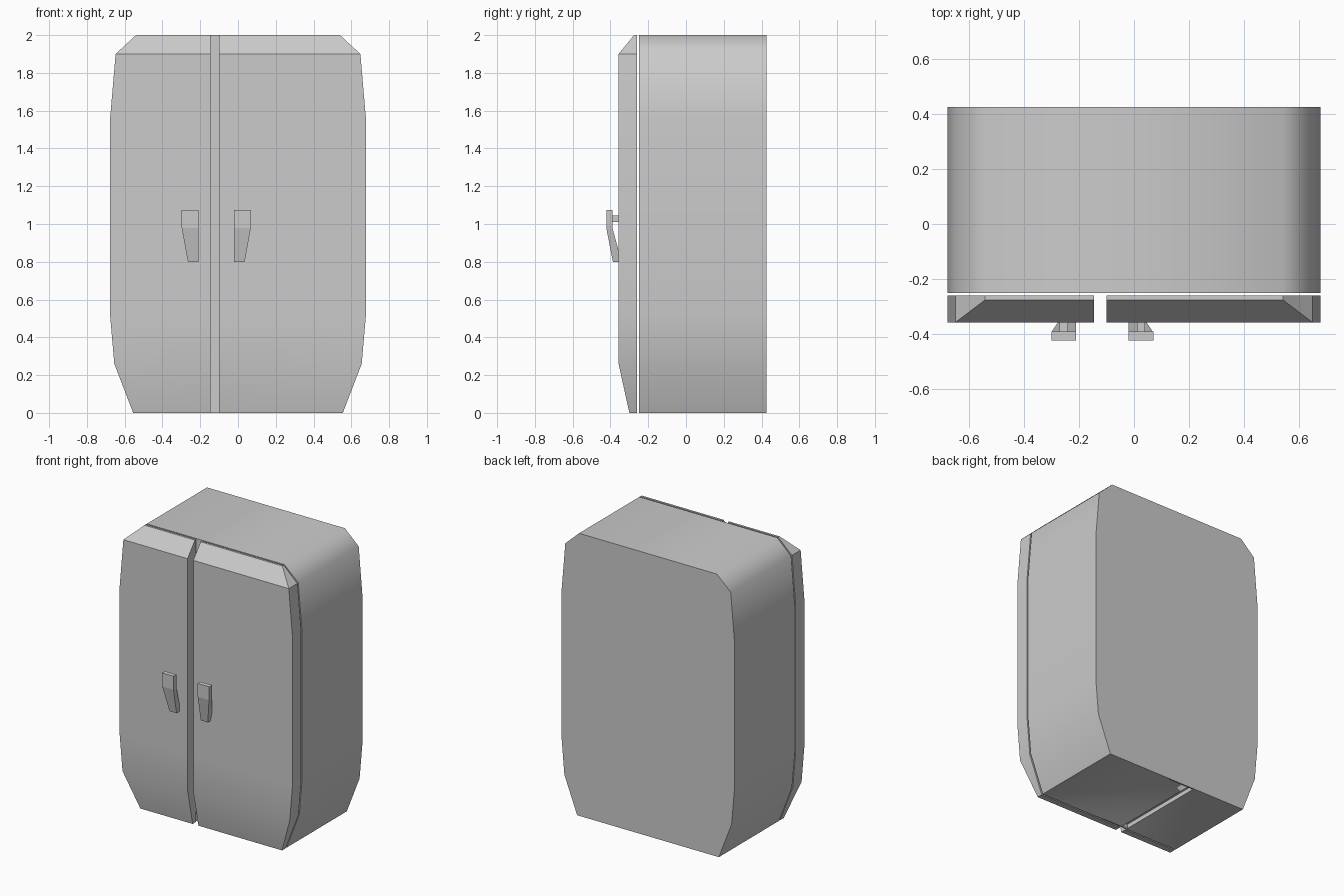
import bpy, bmesh, math

if "Cube" in bpy.data.objects:
    bpy.data.objects.remove(bpy.data.objects["Cube"])


def loft(name, rows, angle=30):
    """Stack of rectangles: each row is (z, x_a, x_b, y_front, y_back)."""
    bm = bmesh.new()
    rings = [[bm.verts.new(p) for p in ((a, f, z), (b, f, z), (b, k, z), (a, k, z))]
             for z, a, b, f, k in rows]
    for lo, hi in zip(rings, rings[1:]):
        for i in range(4):
            j = (i + 1) % 4
            bm.faces.new((lo[i], lo[j], hi[j], hi[i]))
    bm.faces.new(rings[0])
    bm.faces.new(rings[-1])
    bmesh.ops.recalc_face_normals(bm, faces=bm.faces[:])
    mesh = bpy.data.meshes.new(name)
    bm.to_mesh(mesh)
    bm.free()
    ob = bpy.data.objects.new(name, mesh)
    bpy.context.collection.objects.link(ob)
    bpy.ops.object.select_all(action='DESELECT')
    ob.select_set(True)
    bpy.context.view_layer.objects.active = ob
    bpy.ops.object.shade_smooth_by_angle(angle=math.radians(angle))
    return ob


# shared silhouette: height, half width, door front y
OUTLINE = [(0, .555, -.30), (.26, .655, -.357), (.515, .677, -.357),
           (1.56, .677, -.357), (1.9, .648, -.357), (2, .54, -.275)]

# cabinet body
body = loft("cabinet_body", [(z, -w, w, -.25, .425) for z, w, _ in OUTLINE], 50)

# shallow groove along the underside, in line with the door gap
groove = loft("groove_cutter", [(-.1, -.145, -.10, -.24, .415), (.03, -.145, -.10, -.24, .415)])
groove.hide_render = True
groove.hide_viewport = True
cut = body.modifiers.new("groove", 'BOOLEAN')
cut.operation = 'DIFFERENCE'
cut.object = groove

# doors (the right one is wider) with handles mirrored about the gap
MID = -.115
HANDLE = [(.80, .15, -.387, -.355), (.86, .161, -.399, -.357),
          (.98, .183, -.422, -.39), (1.0, .185, -.422, -.39), (1.075, .185, -.422, -.39)]
for side, s, inner in (("left", -1, -.145), ("right", 1, -.10)):
    loft(side + "_door", [(z, inner, s * w, f, -.26) for z, w, f in OUTLINE])
    loft(side + "_handle", [(z, MID + s * .095, MID + s * o, f, k) for z, o, f, k in HANDLE], 10)
    loft(side + "_handle_post", [(z, MID + s * .125, MID + s * .155, -.392, -.355)
                                 for z in (1.01, 1.045)])
